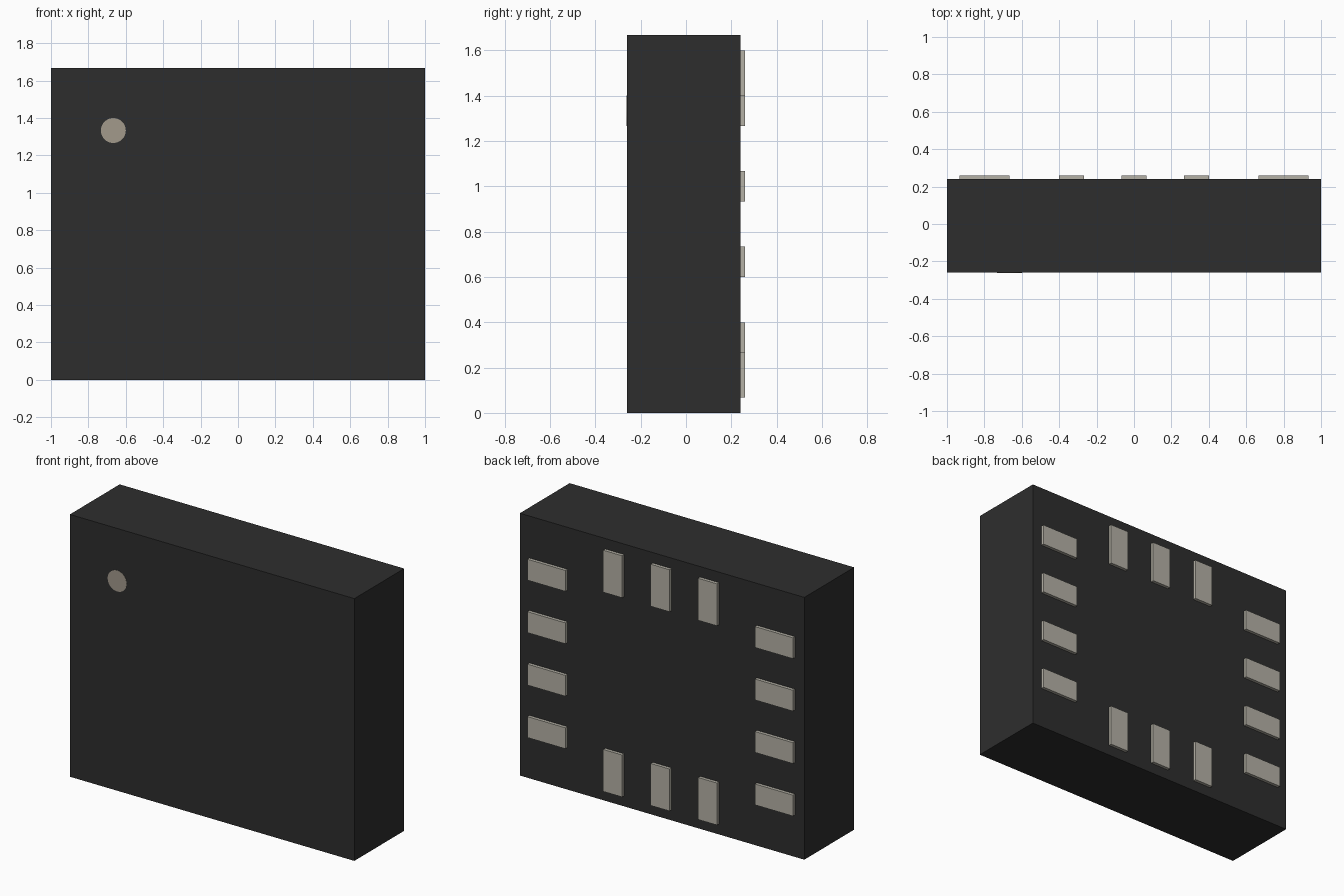
import bpy, math

if "Cube" in bpy.data.objects:
    bpy.data.objects.remove(bpy.data.objects["Cube"])


def material(name, color):
    m = bpy.data.materials.new(name)
    m.diffuse_color = (*color, 1)
    m.use_nodes = True
    m.node_tree.nodes["Principled BSDF"].inputs["Base Color"].default_value = m.diffuse_color
    return m


black = material("black_resin", (0.027, 0.027, 0.027))
metal = material("contact_metal", (0.46, 0.44, 0.38))
mark = material("mark_paint", (0.36, 0.32, 0.26))


def box(name, center, size, mat):
    bpy.ops.mesh.primitive_cube_add(size=1, location=center)
    ob = bpy.context.object
    ob.name = name
    ob.scale = size
    bpy.ops.object.transform_apply(location=False, rotation=False, scale=True)
    ob.data.materials.append(mat)
    return ob


H = 5 / 3           # body height
PITCH = 1 / 3       # contact spacing
LONG, SHORT, THICK = 0.267, 0.133, 0.02

# package body
box("chip_body", (0, -0.01, H / 2), (2, 0.5, H), black)

# contact pads: columns of four at the sides, rows of three top and bottom
for side in (-1, 1):
    for i in range(4):
        box("side_pad", (side * 0.8, 0.25, PITCH * (i + 1)),
            (LONG, THICK, SHORT), metal)
    for i in (-1, 0, 1):
        box("row_pad", (i * PITCH, 0.25, H / 2 + side * 0.633),
            (SHORT, THICK, LONG), metal)

# round orientation mark on the front, almost flush
bpy.ops.mesh.primitive_cylinder_add(vertices=48, radius=0.0667, depth=0.02,
                                    location=(-2 / 3, -0.2515, 4 / 3),
                                    rotation=(math.pi / 2, 0, 0))
dot = bpy.context.object
dot.name = "orientation_mark"
dot.data.materials.append(mark)
bpy.ops.object.shade_smooth_by_angle(angle=math.radians(30))
